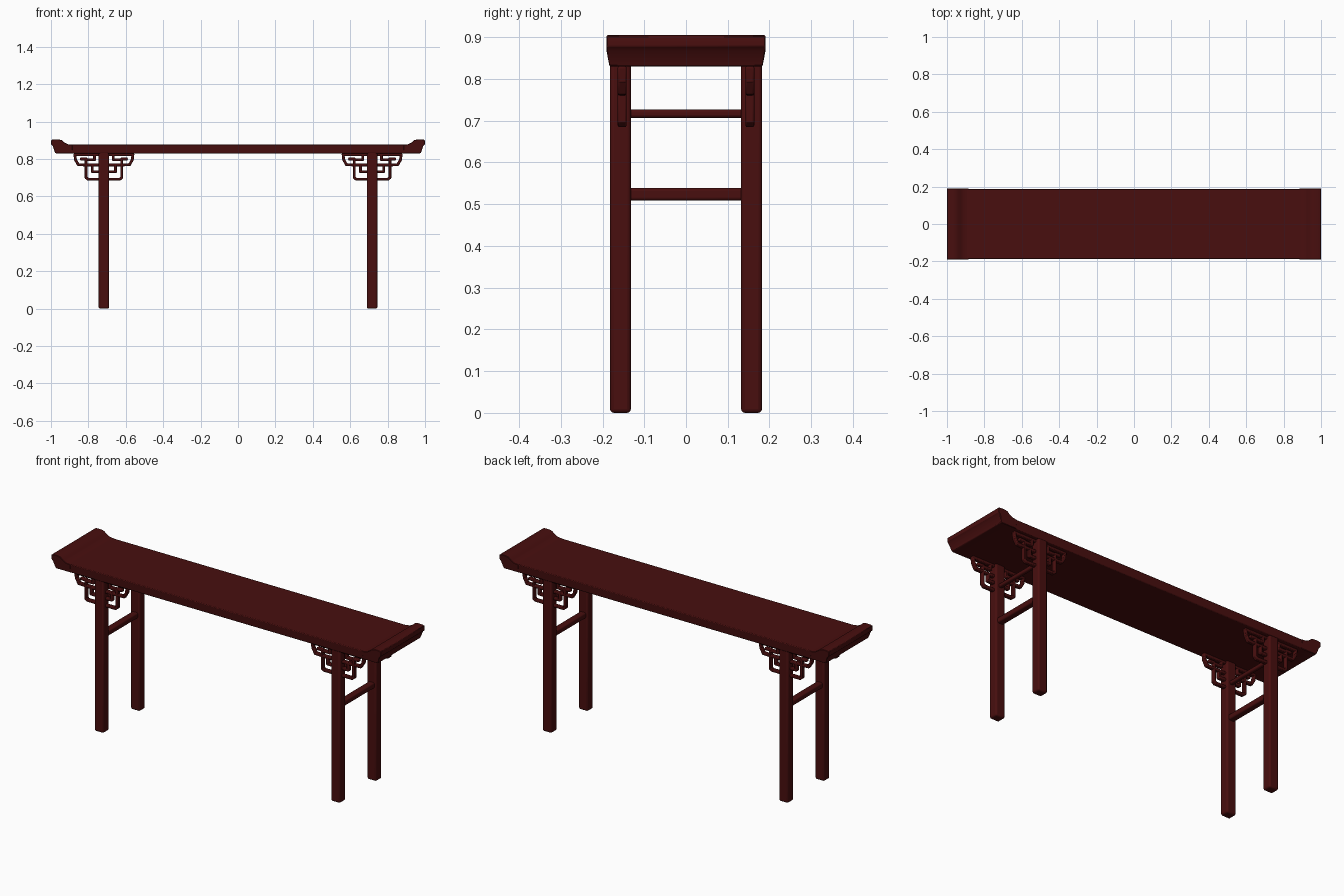
import bpy, bmesh
from mathutils import Matrix

if "Cube" in bpy.data.objects:
    bpy.data.objects.remove(bpy.data.objects["Cube"])

wood = bpy.data.materials.new("dark red lacquer")
wood.diffuse_color = (0.065, 0.0045, 0.0045, 1)
wood.use_nodes = True
wood.node_tree.nodes["Principled BSDF"].inputs["Base Color"].default_value = wood.diffuse_color


def finish(name, bm, bevel=0.0, segments=2):
    bmesh.ops.recalc_face_normals(bm, faces=bm.faces)
    me = bpy.data.meshes.new(name)
    bm.to_mesh(me)
    bm.free()
    me.materials.append(wood)
    ob = bpy.data.objects.new(name, me)
    bpy.context.collection.objects.link(ob)
    if bevel:
        mod = ob.modifiers.new("bevel", "BEVEL")
        mod.width, mod.segments, mod.limit_method = bevel, segments, "ANGLE"
    bpy.context.view_layer.objects.active = ob
    ob.select_set(True)
    bpy.ops.object.shade_smooth_by_angle(angle=0.6)
    ob.select_set(False)
    return ob


def add_box(bm, lo, hi):
    size = [b - a for a, b in zip(lo, hi)]
    mid = [(a + b) / 2 for a, b in zip(lo, hi)]
    bmesh.ops.create_cube(bm, size=1, matrix=Matrix.Translation(mid) @ Matrix.Diagonal((*size, 1)))


def extrude_profile(name, pts, half, bevel, segments=2):
    bm = bmesh.new()
    face = bm.faces.new([bm.verts.new((x, -half, z)) for x, z in pts])
    new = bmesh.ops.extrude_face_region(bm, geom=[face])["geom"]
    bmesh.ops.translate(bm, vec=(0, 2 * half, 0), verts=[v for v in new if isinstance(v, bmesh.types.BMVert)])
    return finish(name, bm, bevel, segments)


# Table top: long board, narrowing slightly on its underside
bm = bmesh.new()
add_box(bm, (-0.94, -0.188, 0.83), (0.94, 0.188, 0.877))
for v in bm.verts:
    if v.co.z < 0.85:
        v.co.y *= 0.975
finish("table_top", bm, 0.004)

# Upturned ends of the top
end = [(0.885, 0.876), (0.91, 0.879), (0.928, 0.888), (0.943, 0.901), (0.96, 0.905), (0.985, 0.905),
       (0.998, 0.902), (1.0, 0.89), (1.0, 0.878), (0.99, 0.868), (0.978, 0.832), (0.972, 0.83), (0.885, 0.83)]
for s, side in ((-1, "left"), (1, "right")):
    ob = extrude_profile(side + "_upturned_end", [(s * x, z) for x, z in end], 0.19, 0.002, 1)
    for v in ob.data.vertices:
        if v.co.z < 0.85:
            v.co.y *= 0.965

# Fretwork bracket bars, as polylines of (distance from leg centre, height)
fret = [
    [(0.02, 0.824), (0.155, 0.824), (0.152, 0.796), (0.137, 0.77), (0.095, 0.768), (0.095, 0.70), (0.085, 0.692), (0.02, 0.692)],
    [(0.02, 0.732), (0.062, 0.732), (0.062, 0.768), (0.095, 0.768)],
    [(0.062, 0.768), (0.02, 0.768)],
    [(0.05, 0.824), (0.05, 0.796), (0.09, 0.796)],
    [(0.095, 0.768), (0.095, 0.80), (0.122, 0.80)],
]


def bracket(name, leg_x, y, side):
    bm = bmesh.new()
    for path in fret:
        for (a, b), (c, d) in zip(path, path[1:]):
            dx, dz = side * (c - a), d - b
            length = (dx * dx + dz * dz) ** 0.5
            ux, uz, h = dx / length, dz / length, 0.0075
            rot = Matrix(((ux, 0, -uz, leg_x + side * (a + c) / 2), (0, 1, 0, y),
                          (uz, 0, ux, (b + d) / 2), (0, 0, 0, 1)))
            bmesh.ops.create_cube(bm, size=1, matrix=rot @ Matrix.Diagonal((length + h * 1.5, 0.021, h * 2, 1)))
    finish(name, bm, 0.004, 2)


# Legs, stretchers and brackets at each end
LX, LY = 0.717, 0.157
for sx, side in ((-1, "left"), (1, "right")):
    x = sx * LX
    for sy, depth in ((-1, "front"), (1, "back")):
        y = sy * LY
        bm = bmesh.new()
        add_box(bm, (x - 0.028, y - 0.025, 0.002), (x + 0.028, y + 0.025, 0.84))
        bmesh.ops.translate(bm, vec=(0, 0, -0.002), verts=[v for v in bm.verts if v.co.z < 0.1])
        finish(f"{depth}_{side}_leg", bm, 0.009, 3)
        for d, word in ((-1, "left"), (1, "right")):
            bracket(f"{depth}_{side}_bracket_{word}", x, sy * 0.153, d)
    for z, hz, hx, word in ((0.524, 0.015, 0.018, "lower"), (0.717, 0.010, 0.011, "upper")):
        bm = bmesh.new()
        add_box(bm, (x - hx, -0.14, z - hz), (x + hx, 0.14, z + hz))
        finish(f"{side}_{word}_stretcher", bm, 0.007, 3)
